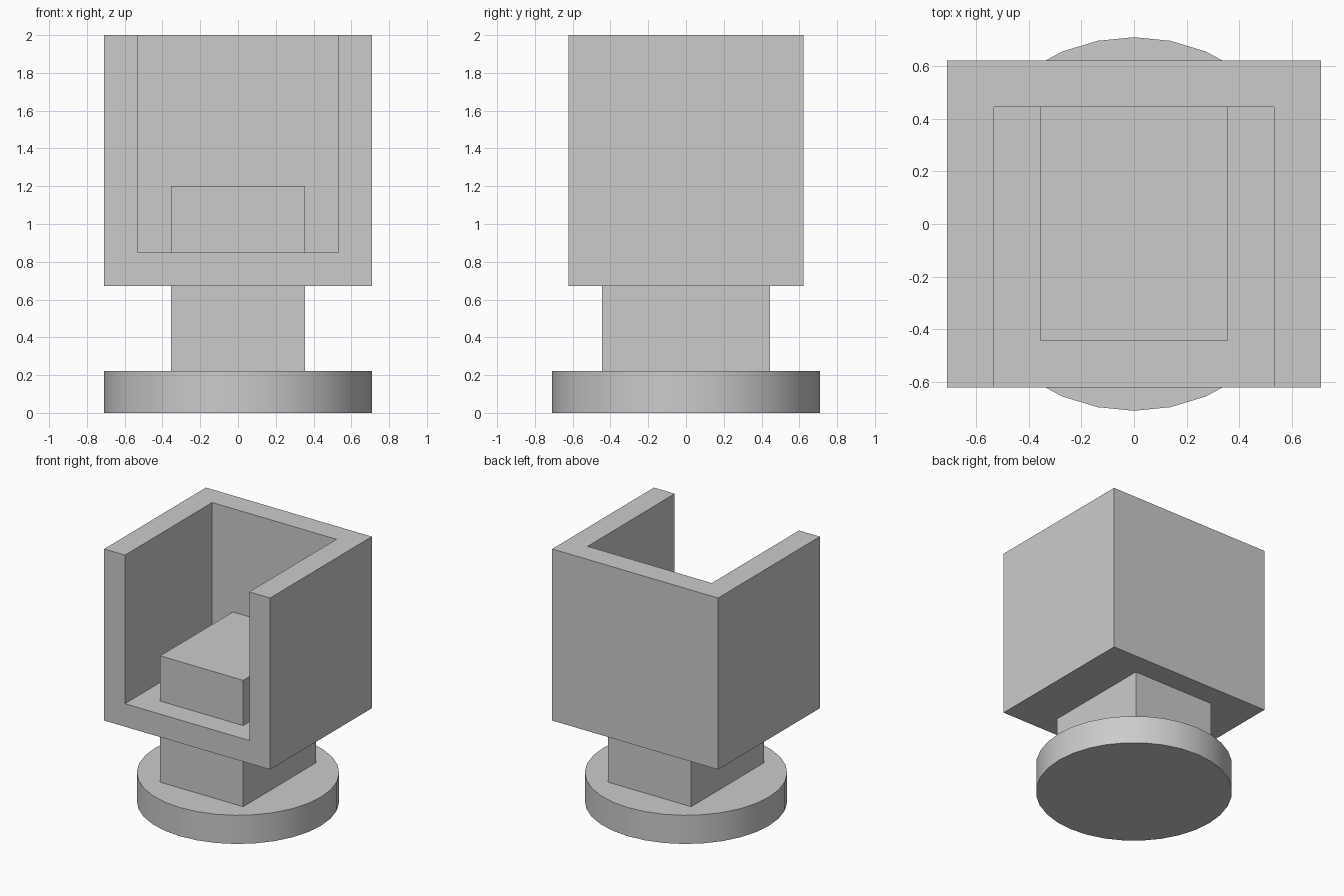
import bpy
import bmesh
from mathutils import Matrix, Vector

cube = bpy.data.objects.get("Cube")
if cube:
    bpy.data.objects.remove(cube, do_unlink=True)

# Single neutral material
grey = bpy.data.materials.new("light_grey")
grey.use_nodes = True
colour = (0.6, 0.6, 0.6, 1)
grey.diffuse_color = colour
grey.node_tree.nodes["Principled BSDF"].inputs["Base Color"].default_value = colour


def finish(name, bm):
    bmesh.ops.recalc_face_normals(bm, faces=bm.faces)
    mesh = bpy.data.meshes.new(name)
    bm.to_mesh(mesh)
    bm.free()
    mesh.materials.append(grey)
    obj = bpy.data.objects.new(name, mesh)
    bpy.context.collection.objects.link(obj)
    return obj


def box(name, low, high):
    low, high = Vector(low), Vector(high)
    bm = bmesh.new()
    place = Matrix.Translation((low + high) / 2) @ Matrix.Diagonal((*(high - low), 1))
    bmesh.ops.create_cube(bm, size=1, matrix=place)
    return finish(name, bm)


half_w, half_d, wall = 0.71, 0.622, 0.178
shell_bottom, shell_top = 0.672, 2.0
base_height, seat_top = 0.222, 1.2

# Round base disc
bm = bmesh.new()
bmesh.ops.create_cone(bm, cap_ends=True, segments=32, radius1=half_w, radius2=half_w,
                      depth=base_height, matrix=Matrix.Translation((0, 0, base_height / 2)))
base = finish("base_disc", bm)
bpy.context.view_layer.objects.active = base
base.select_set(True)
bpy.ops.object.shade_smooth_by_angle()
base.select_set(False)

# Pedestal block running up through the floor to form the seat
box("pedestal_seat", (-0.355, -0.444, base_height), (0.355, 0.444, seat_top))

# Chair shell: solid block hollowed open at the front and top
shell = box("chair_shell", (-half_w, -half_d, shell_bottom), (half_w, half_d, shell_top))
cutter = box("shell_cutter", (wall - half_w, -half_d - 0.2, shell_bottom + wall),
             (half_w - wall, half_d - wall, shell_top + 0.2))
cutter.hide_render = True
cutter.hide_set(True)
cut = shell.modifiers.new("hollow", "BOOLEAN")
cut.operation = "DIFFERENCE"
cut.solver = "EXACT"
cut.object = cutter
